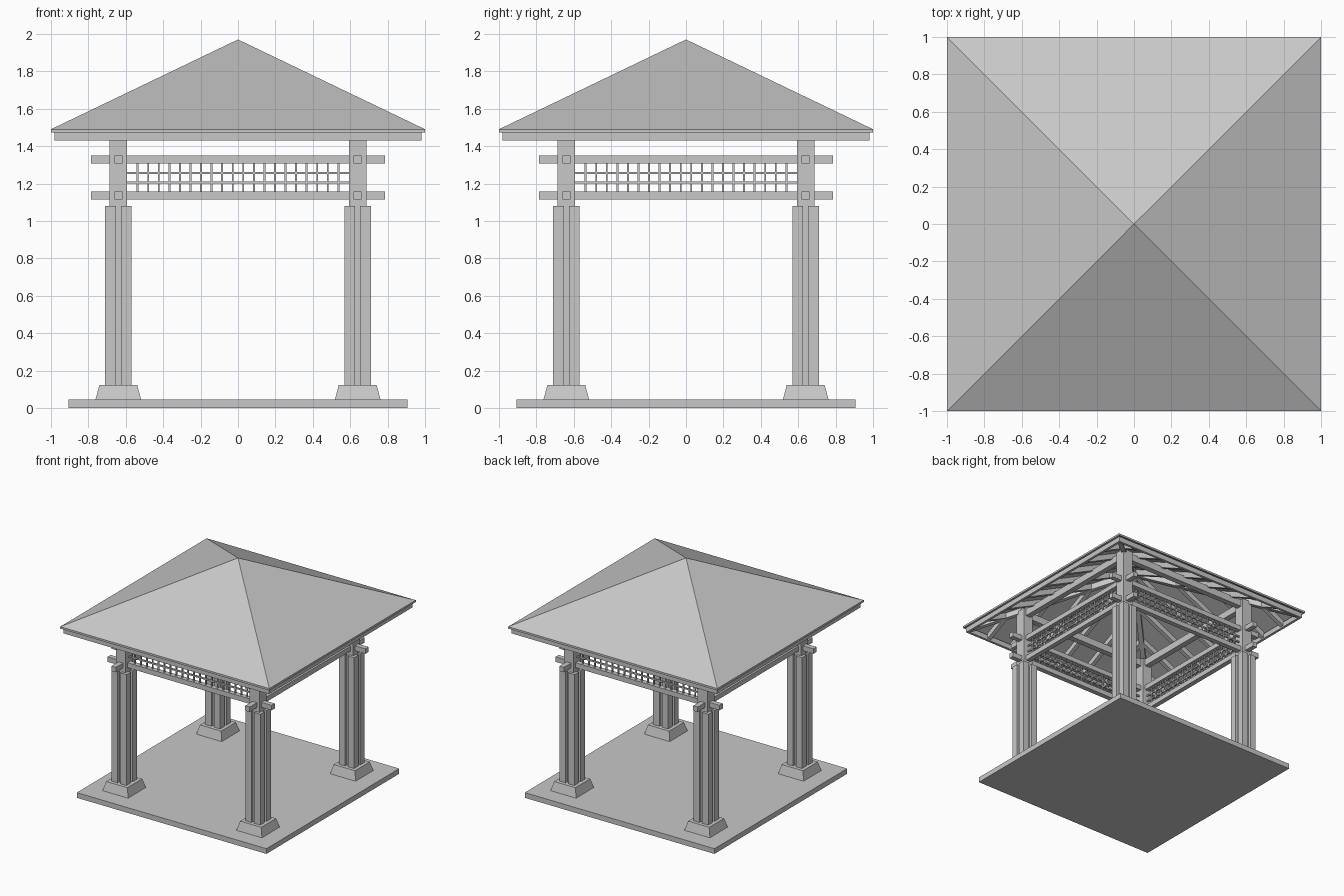
import bpy, bmesh, math
from mathutils import Matrix, Vector

if "Cube" in bpy.data.objects:
    bpy.data.objects.remove(bpy.data.objects["Cube"], do_unlink=True)

grey = bpy.data.materials.new("plain_grey")
grey.use_nodes = True
colour = (0.58, 0.58, 0.58, 1)
grey.diffuse_color = colour
grey.node_tree.nodes["Principled BSDF"].inputs["Base Color"].default_value = colour

POST = 0.64                      # post centre distance on both axes
SLOPE = 0.48                     # roof rise per unit
APEX, EAVE = 1.97, 1.49
SKIN = 0.017                     # roof thickness


def box(bm, x, y, z, taper=1.0):
    """Box from three (low, high) ranges, with an optional narrower top."""
    mid = Vector((sum(x) / 2, sum(y) / 2, sum(z) / 2))
    size = Vector((x[1] - x[0], y[1] - y[0], z[1] - z[0]))
    for v in bmesh.ops.create_cube(bm, size=1)["verts"]:
        k = taper if v.co.z > 0 else 1
        v.co = mid + Vector((v.co.x * size.x * k, v.co.y * size.y * k, v.co.z * size.z))


def prism(bm, profile, offset, half, angle=0):
    """Extrude a (distance, height) profile sideways, then turn it about z."""
    turn = Matrix.Rotation(angle, 3, "Z")
    sides = [[bm.verts.new(turn @ Vector((offset + s * half, -d, z))) for d, z in profile]
             for s in (-1, 1)]
    a, b = sides
    bm.faces.new(a)
    bm.faces.new(b[::-1])
    for i in range(len(a)):
        j = (i + 1) % len(a)
        bm.faces.new((a[j], a[i], b[i], b[j]))


def finish(name, bm, around=False):
    """Make the object; optionally repeat it on all four sides."""
    if around:
        source = bm.verts[:] + bm.edges[:] + bm.faces[:]
        for i in range(1, 4):
            copy = bmesh.ops.duplicate(bm, geom=source)["geom"]
            verts = [g for g in copy if isinstance(g, bmesh.types.BMVert)]
            bmesh.ops.rotate(bm, verts=verts, matrix=Matrix.Rotation(i * math.pi / 2, 3, "Z"))
    bmesh.ops.recalc_face_normals(bm, faces=bm.faces[:])
    mesh = bpy.data.meshes.new(name)
    bm.to_mesh(mesh)
    bm.free()
    mesh.materials.append(grey)
    obj = bpy.data.objects.new(name, mesh)
    bpy.context.collection.objects.link(obj)


def around(c, half):
    return (c - half, c + half)


# Floor slab
bm = bmesh.new()
box(bm, (-0.907, 0.907), (-0.907, 0.907), (0, 0.045))
finish("floor_slab", bm)

# Tapered footings
bm = bmesh.new()
box(bm, around(POST, 0.122), around(-POST, 0.122), (0.045, 0.122), taper=0.83)
finish("footings", bm, True)

# Tall core posts
bm = bmesh.new()
box(bm, around(POST, 0.047), around(-POST, 0.047), (0.122, 1.6))
finish("core_posts", bm, True)

# Four corner posts clustered around each core
bm = bmesh.new()
for sx in (-1, 1):
    for sy in (-1, 1):
        box(bm, around(POST + sx * 0.0425, 0.029), around(-POST + sy * 0.0425, 0.029), (0.122, 1.08))
finish("clustered_posts", bm, True)

# Paired tie beams running past the posts
bm = bmesh.new()
for z in (1.136, 1.329):
    box(bm, (-0.785, 0.785), around(-POST, 0.0215), around(z, 0.0215))
finish("tie_beams", bm, True)

# Lattice screens between the beams
bm = bmesh.new()
span = POST - 0.047
bays = 21
for i in range(1, bays):
    box(bm, around(-span + 2 * span * i / bays, 0.005), around(-POST, 0.006), (1.15, 1.315))
for z in (1.205, 1.256):
    box(bm, (-span, span), around(-POST, 0.006), around(z, 0.006))
finish("lattice_screens", bm, True)

# Wall plates under the rafters
bm = bmesh.new()
box(bm, (-POST, POST), around(-POST, 0.025), (1.535, 1.597))
finish("wall_plates", bm, True)

# Common rafters, cut short at the hips
under = APEX - SKIN
bm = bmesh.new()
for i in range(-3, 4):
    t = i * 0.25
    inner, outer = abs(t), 0.965
    prism(bm, [(inner, under - SLOPE * inner), (outer, under - SLOPE * outer),
               (outer, under - SLOPE * outer - 0.05), (inner, under - SLOPE * inner - 0.05)],
          t, 0.018)
finish("common_rafters", bm, True)

# Hip rafters along the diagonals
bm = bmesh.new()
run = 0.96 * math.sqrt(2)
top = under - 0.007
drop = SLOPE * 0.96
prism(bm, [(0, top), (run, top - drop), (run, top - drop - 0.045), (0, top - 0.055)],
      0, 0.02, math.pi / 4)
finish("hip_rafters", bm, True)

# Fascia boards below the eaves
bm = bmesh.new()
box(bm, (-0.982, 0.982), (-0.982, -0.96), (1.43, EAVE - SKIN + 0.002))
finish("fascia_boards", bm, True)

# Hollow pyramid roof
bm = bmesh.new()
corners = ((-1, -1), (1, -1), (1, 1), (-1, 1))
outer = [bm.verts.new((x, y, EAVE)) for x, y in corners]
inner = [bm.verts.new((x, y, EAVE - SKIN)) for x, y in corners]
peak, hollow = bm.verts.new((0, 0, APEX)), bm.verts.new((0, 0, under))
for i in range(4):
    j = (i + 1) % 4
    bm.faces.new((outer[i], outer[j], peak))
    bm.faces.new((inner[j], inner[i], hollow))
    bm.faces.new((inner[i], inner[j], outer[j], outer[i]))
finish("roof", bm)
